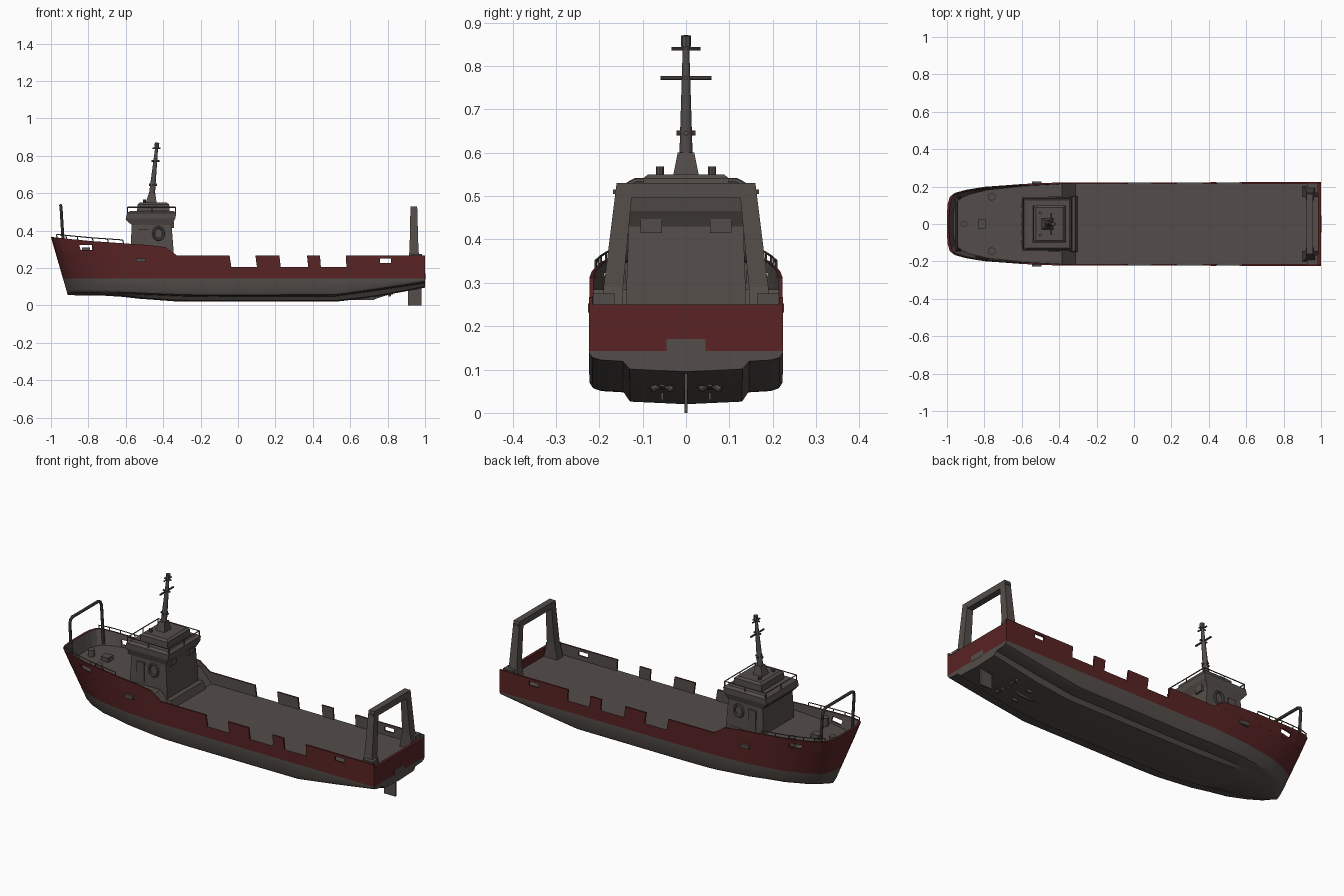
import bpy, bmesh, math
from mathutils import Vector, Matrix

if "Cube" in bpy.data.objects:
    bpy.data.objects.remove(bpy.data.objects["Cube"])


def material(name, rgb):
    m = bpy.data.materials.new(name)
    m.diffuse_color = (*rgb, 1)
    m.use_nodes = True
    m.node_tree.nodes["Principled BSDF"].inputs["Base Color"].default_value = m.diffuse_color
    return m


GREY = material("warm grey", (0.088, 0.075, 0.067))
RED = material("dark red", (0.100, 0.017, 0.018))


def finish(name, bm, mats, rule=None, smooth=None):
    bmesh.ops.remove_doubles(bm, verts=bm.verts, dist=1e-5)
    bmesh.ops.recalc_face_normals(bm, faces=bm.faces)
    if rule:
        for f in bm.faces:
            f.material_index = rule(f)
    me = bpy.data.meshes.new(name)
    bm.to_mesh(me)
    bm.free()
    for m in mats:
        me.materials.append(m)
    ob = bpy.data.objects.new(name, me)
    bpy.context.collection.objects.link(ob)
    if smooth:
        bpy.ops.object.select_all(action='DESELECT')
        ob.select_set(True)
        bpy.context.view_layer.objects.active = ob
        bpy.ops.object.shade_smooth_by_angle(angle=math.radians(smooth))
    return ob


def add_prism(bm, levels):
    """Stack of rectangles: (z, x0, x1, y0, y1)."""
    rings = [[bm.verts.new(p) for p in ((a, c, z), (b, c, z), (b, d, z), (a, d, z))]
             for z, a, b, c, d in levels]
    for p, q in zip(rings, rings[1:]):
        for i in range(4):
            bm.faces.new((p[i], p[(i + 1) % 4], q[(i + 1) % 4], q[i]))
    bm.faces.new(rings[0])
    bm.faces.new(rings[-1])


def prism(name, levels, mat=GREY):
    bm = bmesh.new()
    add_prism(bm, levels)
    return finish(name, bm, [mat])


def box(name, x0, x1, y0, y1, z0, z1, mat=GREY):
    return prism(name, [(z0, x0, x1, y0, y1), (z1, x0, x1, y0, y1)], mat)


def tubes(name, runs, r, r2=None, n=8):
    """Round bars along one or more point lists."""
    bm = bmesh.new()
    for pts in runs:
        for a, b in zip(pts, pts[1:]):
            a, b = Vector(a), Vector(b)
            d = b - a
            mat = Matrix.Translation((a + b) / 2) @ d.to_track_quat('Z', 'Y').to_matrix().to_4x4()
            bmesh.ops.create_cone(bm, cap_ends=True, segments=n, radius1=r, radius2=r2 or r,
                                  depth=d.length + r * 0.6, matrix=mat)
    return finish(name, bm, [GREY], smooth=40)


def interp(tab, s):
    if s <= tab[0][0]:
        return tab[0][1]
    for (a, u), (b, v) in zip(tab, tab[1:]):
        if s <= b:
            return u + (v - u) * (s - a) / (b - a)
    return tab[-1][1]


# Hull lines along the length
W_TOP = [(-1, .06), (-.996, .11), (-.985, .145), (-.96, .166), (-.9, .183), (-.8, .2), (-.6, .215), (-.4, .223), (1, .224)]
W_LOW = [(-1, .015), (-.985, .045), (-.96, .075), (-.9, .115), (-.8, .16), (-.6, .203), (-.4, .22), (1, .224)]
KEEL = [(-1, .055), (-.75, .052), (-.6, .036), (-.4, .022), (.5, .02), (.72, .045), (1, .095)]
BILGE = [(-1, .068), (-.7, .065), (-.3, .05), (.5, .052), (.75, .085), (1, .122)]
DECK = [(-.4, .285), (-.345, .205)]
SHEER = [(-1, .365), (-.8, .345), (-.42, .318), (-.4, .312), (-.35, .267), (1, .267)]
STATIONS = [-1, -.996, -.985, -.96, -.93, -.9, -.85, -.8, -.7, -.6, -.5, -.4, -.345,
            -.2, 0, .25, .5, .6, .72, .85, 1]
PAINT = .143


def at(s, z, side=1, k=1.0):
    stem = -1 + .09 * min(1, max(0, (.365 - z) / .31))
    x = stem + (s + 1) / 2 * (1 - stem)
    t = min(1, max(0, (z - .05) / .3))
    w = interp(W_LOW, s) * (1 - t) + interp(W_TOP, s) * t
    return Vector((x, side * w * k, z))


# Hull
bm = bmesh.new()
grid = []
for s in STATIONS:
    kz, bz, dz = interp(KEEL, s), interp(BILGE, s), interp(DECK, s)
    sec = [(kz, 0), (kz + .006, .58), (max(bz - .003, kz + .01), .65), (bz, .88), (bz + .006, .965),
           (bz + .018, 1), (PAINT, 1), ((PAINT + dz) / 2, 1), (dz, 1)]
    grid.append([[bm.verts.new(at(s, z, sd, k)) for z, k in sec] for sd in (-1, 1)])
rows = len(grid[0][0])
for a, b in zip(grid, grid[1:]):
    for sd in (0, 1):
        for j in range(rows - 1):
            bm.faces.new((a[sd][j], b[sd][j], b[sd][j + 1], a[sd][j + 1]))
    bm.faces.new((a[0][-1], b[0][-1], b[1][-1], a[1][-1]))
for e in (grid[0], grid[-1]):
    for j in range(rows - 1):
        bm.faces.new((e[0][j], e[1][j], e[1][j + 1], e[0][j + 1]))
finish("hull", bm, [GREY, RED],
       lambda f: int(f.calc_center_median().z > PAINT and f.normal.z < .5), smooth=35)


# Bulwarks: outer faces red, inner faces grey
def wall(name, path, zb, zt):
    bm = bmesh.new()
    rings, inner = [], set()
    for s, sd in path:
        ring = []
        for z, ins in ((zb(s), 0), (zt(s), 0), (zt(s), 1), (zb(s), 1)):
            p = at(s, z, sd)
            if ins:
                p += Vector((.012 * min(1, max(0, (-.9 - s) / .1)), -sd * .009, 0))
            ring.append(bm.verts.new(p))
        rings.append(ring)
    for a, b in zip(rings, rings[1:]):
        for i in range(4):
            f = bm.faces.new((a[i], b[i], b[(i + 1) % 4], a[(i + 1) % 4]))
            f.material_index = int(i != 2)
    for e in (rings[0], rings[-1]):
        bm.faces.new(e).material_index = 1
    finish(name, bm, [GREY, RED])


def span(s0, s1):
    return [s0] + [s for s in STATIONS if s0 < s < s1] + [s1]


deck = lambda s: interp(DECK, s) - .008
top = lambda s: interp(SHEER, s)
bow = span(-1, -.86)
wall("bow_bulwark", [(s, -1) for s in reversed(bow)] + [(s, 1) for s in bow], deck, top)
for sd in (-1, 1):
    for a, b in ((-.79, -.06), (.08, .21), (.36, .43), (.57, .755), (.815, 1)):
        wall("bulwark", [(s, sd) for s in span(a, b)], deck, top)
    for a, b, lo, hi in ((-.86, -.79, .297, .322), (.755, .815, .228, .252)):
        p = [(s, sd) for s in span(a, b)]
        wall("bulwark_port_sill", p, deck, lambda s: lo)
        wall("bulwark_port_head", p, lambda s: hi, top)
    # Forecastle rail with posts
    rp = [-.97, -.92, -.86, -.78, -.7, -.62]
    up = lambda s, h: at(s, top(s) + h, sd) - Vector((0, sd * .005, 0))
    tubes("forecastle_rail", [[up(s, .018) for s in rp]] + [[up(s, -.005), up(s, .018)] for s in rp], .0028, n=6)
    # Hull fittings, mooring bollards
    box("hull_fairlead", -.545, -.495, sd * .208, sd * .226, .232, .252)
    tubes("bollard", [[(-.76, sd * .145, .28), (-.76, sd * .145, .325)]], .02, n=12)
    box("stern_locker", .925, .985, sd * .165, sd * .214, .2, .275)
    # Stern gantry leg
    prism("gantry_leg", [(.2, .9, .985, *sorted((sd * .145, sd * .2))),
                         (.29, .917, .965, *sorted((sd * .145, sd * .19))),
                         (.53, .922, .958, *sorted((sd * .122, sd * .16)))])
    box("gantry_lug", .925, .955, sd * .145, sd * .168, .505, .515)
    # Propellers and shafts
    tubes("propeller_shaft", [[(.5, sd * .055, .05), (.8, sd * .055, .068)]], .009)
    tubes("propeller_hub", [[(.79, sd * .055, .068), (.825, sd * .055, .068)]], .015, .008)
    blades = [[(.805, sd * .055, .068), (.805 + .006, sd * .055 + .026 * math.cos(a), .068 + .026 * math.sin(a))]
              for a in (math.pi / 2, math.pi * 7 / 6, math.pi * 11 / 6)]
    tubes("propeller_blade", blades, .008)
    box("shaft_strut", .7, .73, sd * .052, sd * .058, .03, .08)

# Transom, stern gantry beam, rudder, skeg
box("transom", .985, 1, -.224, .224, .2, .25, RED)
box("transom_patch", .995, 1.0015, -.045, .045, .14, .17)
box("gantry_beam", .922, .958, -.15, .15, .495, .53)
box("rudder", .91, .98, -.004, .004, 0, .13)
prism("skeg", [(.03, .5, .72, -.004, .004), (.07, .5, .84, -.006, .006)])

# Deckhouse and bridge
prism("deckhouse_base", [(.2, -.42, -.30, -.15, .15), (.245, -.42, -.315, -.145, .145)])
prism("deckhouse", [(z, a, b, -w, w) for z, a, b, w in (
    (.2, -.575, -.34, .137), (.3, -.575, -.345, .137), (.43, -.568, -.355, .132), (.465, -.6, -.335, .143),
    (.495, -.592, -.33, .143), (.506, -.575, -.345, .128))])
prism("bridge_top", [(.5, -.54, -.365, -.1, .1), (.54, -.537, -.368, -.099, .099), (.55, -.525, -.38, -.088, .088)])
for y in (-.08, .08):
    box("aft_window", -.36, -.343, y - .025, y + .025, .415, .447)
for i in range(5):
    y = (i - 2) * .05
    prism("front_window", [(.437, -.578, -.56, y - .018, y + .018), (.462, -.6015, -.58, y - .018, y + .018)])

# Roof rail
c = [(-.59, -.135), (-.335, -.135), (-.335, .135), (-.59, .135), (-.59, -.135)]
posts = c + [(-.46, -.135), (-.46, .135), (-.335, 0), (-.59, 0)]
tubes("roof_rail", [[(x, y, .525) for x, y in c]] + [[(x, y, .49), (x, y, .525)] for x, y in posts], .003, n=6)

# Life rings and side doors
for sd in (-1, 1):
    ring = [(-.425 + .027 * math.cos(i * math.pi / 8), sd * .14, .385 + .033 * math.sin(i * math.pi / 8))
            for i in range(17)]
    tubes("life_ring", [ring], .007, n=6)
    box("side_door", -.53, -.485, sd * .13, sd * .141, .3, .41)
    tubes("roof_lamp", [[(-.50, sd * .06, .545), (-.50, sd * .06, .565)]], .009)

# Mast with yards
mx = lambda z: -.465 + (z - .545) * .1
tubes("mast", [[(mx(.54), 0, .54), (mx(.865), 0, .865)]], .018, .007, n=10)
for z, w, r in ((.772, .057, .005), (.84, .032, .004), (.645, .02, .006)):
    tubes("mast_yard", [[(mx(z), -w, z), (mx(z), w, z)], [(mx(z) - .02, 0, z), (mx(z) + .02, 0, z)]], r)
tubes("mast_lamp", [[(mx(.85), 0, .848), (mx(.865), 0, .866)]], .012)
prism("mast_foot", [(.545, -.495, -.435, -.03, .03), (.6, -.477, -.442, -.019, .019)])

# Bow frame and deck hatch
half = [(-.932, .14, .29), (-.945, .14, .505), (-.947, .132, .525), (-.948, .115, .534)]
tubes("bow_frame", [half + [(x, -y, z) for x, y, z in reversed(half)]], .008)
box("deck_hatch", -.835, -.79, -.023, .023, .28, .31)
tubes("capstan", [[(-.91, 0, .28), (-.91, 0, .315)]], .018, n=12)
